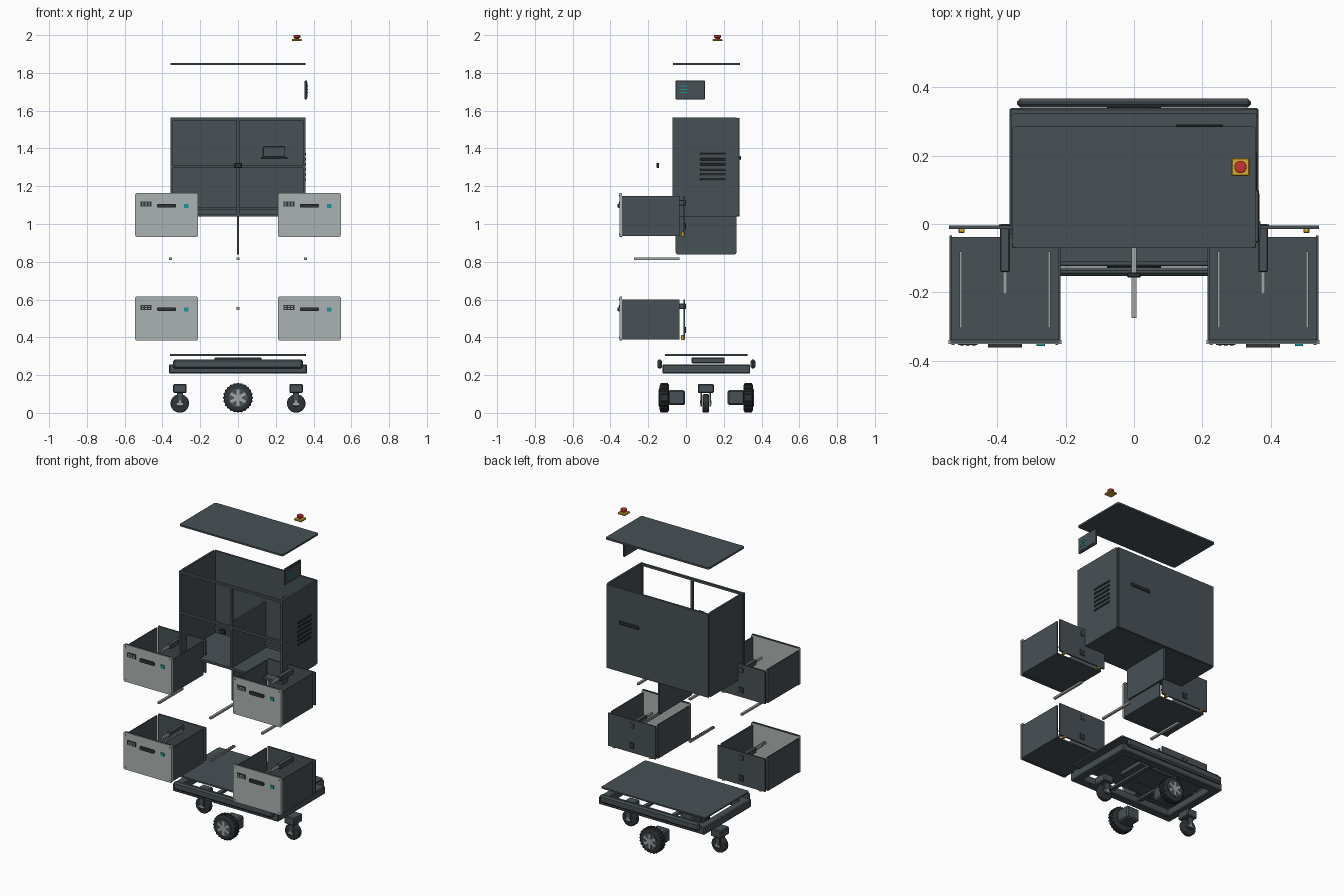
import bpy, bmesh, math
from mathutils import Matrix, Vector

cube = bpy.data.objects.get("Cube")
if cube:
    bpy.data.objects.remove(cube, do_unlink=True)


def material(name, r, g, b):
    m = bpy.data.materials.new(name)
    m.use_nodes = True
    m.diffuse_color = (r, g, b, 1)
    bsdf = next(n for n in m.node_tree.nodes if n.type == 'BSDF_PRINCIPLED')
    bsdf.inputs["Base Color"].default_value = (r, g, b, 1)
    return m


SLATE = material("dark slate", .065, .082, .09)
BLACK = material("rubber black", .028, .034, .038)
PALE = material("pale grey", .41, .45, .44)
STEEL = material("steel grey", .36, .38, .38)
YELLOW = material("amber yellow", .68, .40, .03)
RED = material("signal red", .55, .035, .03)
TEAL = material("teal", .01, .30, .29)


def finish(name, bm, mat):
    mesh = bpy.data.meshes.new(name)
    bm.to_mesh(mesh)
    bm.free()
    mesh.materials.append(mat)
    ob = bpy.data.objects.new(name, mesh)
    bpy.context.collection.objects.link(ob)
    return ob


def box(name, xs, ys, zs, mat, bevel=0, axis=None):
    """Box from its extents; bevel all edges, or only those along one axis."""
    bm = bmesh.new()
    bmesh.ops.create_cube(bm, size=1)
    for v in bm.verts:
        for i, (a, b) in enumerate((xs, ys, zs)):
            v.co[i] = a if v.co[i] < 0 else b
    if bevel:
        edges = [e for e in bm.edges if axis is None
                 or abs((e.verts[0].co - e.verts[1].co)[axis]) > 1e-5]
        bmesh.ops.bevel(bm, geom=edges, offset=bevel, segments=1 if axis is None else 4,
                        profile=.5, affect='EDGES')
    return finish(name, bm, mat)


def cylinder(name, centre, radius, depth, mat, axis='Z', sides=32, bevel=0):
    bm = bmesh.new()
    rot = Matrix.Rotation(math.pi / 2, 4, 'X') if axis == 'Y' else Matrix.Identity(4)
    bmesh.ops.create_cone(bm, cap_ends=True, segments=sides, radius1=radius, radius2=radius,
                          depth=depth, matrix=Matrix.Translation(centre) @ rot)
    if bevel:
        rims = [e for e in bm.edges if any(len(f.verts) > 4 for f in e.link_faces)]
        bmesh.ops.bevel(bm, geom=rims, offset=bevel, segments=3, profile=.5, affect='EDGES')
    ob = finish(name, bm, mat)
    bpy.ops.object.select_all(action='DESELECT')
    bpy.context.view_layer.objects.active = ob
    ob.select_set(True)
    bpy.ops.object.shade_smooth_by_angle()
    return ob


def around(c, h):
    return (c - h, c + h)


# Emergency stop button
box("stop_button_base", around(.312, .026), around(.167, .026), (1.968, 1.98), YELLOW, .003)
cylinder("stop_button_stem", (.312, .167, 1.984), .012, .01, RED)
cylinder("stop_button_cap", (.312, .167, 1.993), .018, .014, RED, bevel=.003)

# Lid and side display
box("lid", (-.357, .357), (-.07, .286), (1.842, 1.853), SLATE, .012, 2)
box("display_case", (.353, .366), (-.055, .1), (1.66, 1.76), SLATE, .003)
box("display_screen", (.366, .368), (-.045, .09), (1.67, 1.75), SLATE)
for i in range(3):
    box("display_line", (.367, .37), (-.035, .008), around(1.73 - i * .017, .003), TEAL)

# Cabinet shell
for s in (-1, 1):
    box("cabinet_side", around(s * .35, .006), (-.062, .275), (1.04, 1.565), SLATE, .014, 0)
box("cabinet_back", (-.352, .352), (.271, .283), (1.04, 1.562), SLATE, .002)
box("cabinet_floor", (-.346, .346), (-.055, .272), (1.04, 1.052), SLATE)
for zc in (1.556, 1.303, 1.047):
    box("front_rail", (-.355, .355), (-.07, -.056), around(zc, .007), SLATE)
for xc in (-.35, 0, .35):
    box("front_post", around(xc, .007), (-.071, -.055), (1.04, 1.563), SLATE)
box("rear_ledge", (-.344, .344), (.255, .272), (1.075, 1.09), SLATE)
box("divider", (-.006, .006), (-.055, .268), (.838, 1.34), SLATE, .014, 0)
box("latch", (-.02, .02), (-.157, -.142), (1.297, 1.323), BLACK, .003)

# Side louvres and rear grip
for i in range(6):
    box("vent_louvre", (.355, .361), (.075, .21), around(1.235 + i * .027, .006), BLACK, .002)
box("rear_grip", (.122, .262), (.283, .292), around(1.35, .011), BLACK, .004)
box("rear_pocket", (.133, .25), (.245, .272), (1.355, 1.41), SLATE, .002)
box("rear_pocket_ledge", (.122, .262), (.24, .272), (1.343, 1.355), BLACK)


def drawer(cx, z, tag):
    """Open drawer with a front panel and a detached rear panel, from height z."""
    def part(name, xs, ys, zs, mat, bevel=0, axis=None):
        return box(tag + "_" + name, (cx + xs[0], cx + xs[1]), ys,
                   (z + zs[0], z + zs[1]), mat, bevel, axis)
    part("floor", (-.16, .16), (-.342, -.038), (.005, .013), SLATE)
    for s in (-1, 1):
        part("side", around(s * .159, .004), (-.342, -.034), (.005, .215), SLATE)
        part("runner", around(s * .13, .004), (-.305, -.08), (.013, .022), STEEL)
        part("foot", around(s * .127, .009), (-.026, -.006), (.003, .028), YELLOW, .002)
    part("front_panel", (-.166, .166), (-.352, -.34), (0, .232), PALE, .008, 1)
    for zc in (.002, .23):
        part("panel_trim", (-.16, .16), (-.349, -.339), around(zc, .003), SLATE)
    for s in (-1, 1):
        for zc in (.014, .218):
            cylinder(tag + "_screw", (cx + s * .152, -.353, z + zc), .004, .004, STEEL, 'Y', 8)
    # Front fittings
    part("handle", (-.05, .05), (-.362, -.35), around(.165, .01), BLACK, .007, 1)
    part("label_plate", (-.138, -.08), (-.355, -.351), around(.174, .014), BLACK)
    for i in range(3):
        for zc in (.169, .179):
            part("label_mark", around(-.126 + i * .017, .005), (-.357, -.354),
                 around(zc, .003), PALE)
    part("status_light", around(.105, .012), (-.358, -.351), around(.163, .01), TEAL)
    # Rear panel, lock and actuator
    part("rear_panel", (-.164, .164), (-.014, -.005), (.01, .215), SLATE)
    part("rear_socket", around(0, .018), (-.005, -.001), around(.055, .018), BLACK, .002)
    part("actuator", around(0, .014), (-.14, 0), (.165, .195), SLATE, .003)
    part("actuator_rod", around(0, .006), (-.205, -.14), (.174, .186), STEEL)


for z, level in ((.932, "upper"), (.384, "lower")):
    for s, side in ((-1, "right"), (1, "left")):
        drawer(s * .378, z, level + "_" + side + "_drawer")

# Loose slide rails: plain upper set, toothed lower set
for xc in (-.357, 0, .357):
    box("slide_rail", around(xc, .007), (-.275, -.035), (.81, .822), STEEL)
    box("rack_rail", around(xc, .007), (-.275, -.035), (.546, .552), STEEL)
    for i in range(12):
        box("rack_tooth", around(xc, .007), around(-.265 + i * .02, .005), (.552, .56), STEEL)

# Base deck, tray and frame
box("deck", (-.36, .36), (-.112, .325), (.302, .311), SLATE, .012, 2)
box("tray", (-.125, .125), (.03, .205), (.262, .293), SLATE, .004)
for s in (-1, 1):
    box("frame_side", around(s * .34, .025), (-.125, .34), (.208, .257), SLATE, .005)
    box("frame_end", (-.33, .33), around(.1075 + s * .207, .025), (.208, .257), SLATE, .005)
    box("tray_rail", around(s * .1, .012), (-.09, .3), (.225, .24), SLATE)
    box("bumper", (-.343, .343), around(.1075 + s * .247, .0125), (.234, .283), BLACK
        if s == 0 else SLATE, .009)

# Drive wheels with hubs, spokes and motors
for s in (-1, 1):
    yc = .1075 + s * .222
    face = yc + s * .026
    cylinder("drive_tyre", (0, yc, .08), .076, .05, BLACK, 'Y', 40, .012)
    for i in range(24):
        tread = box("tread", around(0, .005), around(0, .02), (.068, .079), BLACK, .002)
        tread.matrix_world = (Matrix.Translation((0, yc, .08))
                              @ Matrix.Rotation(i * math.tau / 24, 4, 'Y'))
    cylinder("drive_rim", (0, face, .08), .05, .004, SLATE, 'Y')
    cylinder("drive_hub", (0, face + s * .002, .08), .018, .006, STEEL, 'Y', 24)
    for i in range(6):
        spoke = box("spoke", around(0, .008), around(0, .003), (.01, .044), STEEL)
        spoke.matrix_world = (Matrix.Translation((0, face + s * .001, .08))
                              @ Matrix.Rotation(i * math.tau / 6, 4, 'Y'))
    inner = sorted((yc - s * .02, yc - s * .11))
    box("drive_motor", (-.045, .045), inner, (.042, .12), SLATE, .008)

# Swivel casters
for xc in (-.308, .308):
    box("caster_mount", around(xc, .035), around(.105, .042), (.105, .153), SLATE, .005)
    cylinder("caster_wheel", (xc, .105, .05), .049, .034, BLACK, 'Y', 32, .007)
    for s in (-1, 1):
        box("caster_fork", around(xc, .016), around(.105 + s * .023, .004), (.035, .11), SLATE)
        box("caster_axle_plate", around(xc, .02), around(.105 + s * .028, .002),
            around(.048, .005), STEEL)
        box("caster_strut", around(xc, .005), around(.105 + s * .028, .002), (.05, .066), STEEL)
